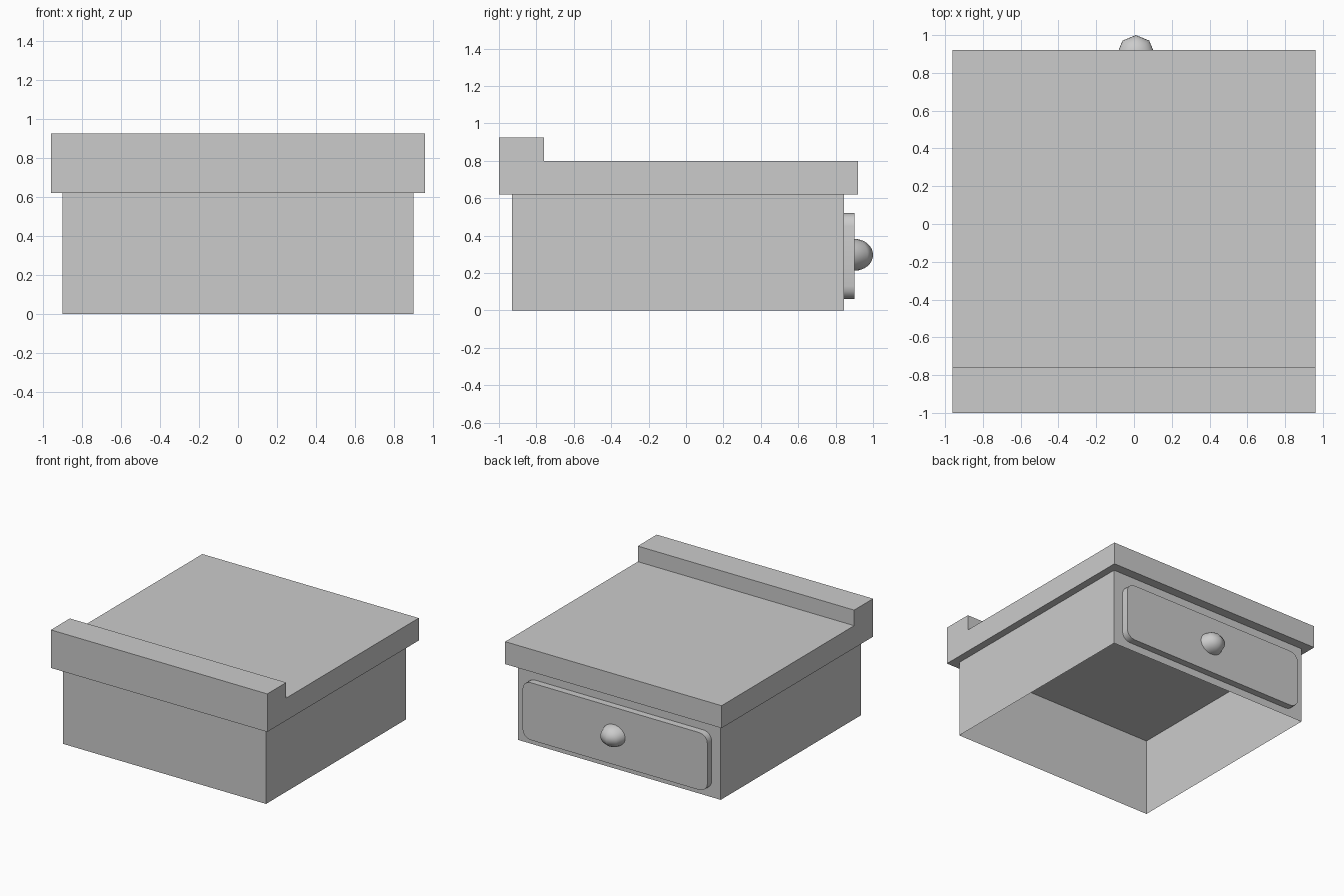
import bpy, bmesh, math
from mathutils import Matrix

if "Cube" in bpy.data.objects:
    bpy.data.objects.remove(bpy.data.objects["Cube"])


def make_object(name, bm, smooth=False):
    bmesh.ops.recalc_face_normals(bm, faces=bm.faces)
    mesh = bpy.data.meshes.new(name)
    bm.to_mesh(mesh)
    bm.free()
    ob = bpy.data.objects.new(name, mesh)
    bpy.context.collection.objects.link(ob)
    if smooth:
        bpy.ops.object.select_all(action='DESELECT')
        ob.select_set(True)
        bpy.context.view_layer.objects.active = ob
        bpy.ops.object.shade_smooth_by_angle(angle=math.radians(50))
    return ob


def prism(name, profile, direction, caps=(True, True), smooth=False):
    """Extrude a closed 3D outline along a vector, optionally capped."""
    bm = bmesh.new()
    a = [bm.verts.new(p) for p in profile]
    b = [bm.verts.new([c + d for c, d in zip(p, direction)]) for p in profile]
    for i in range(len(a)):
        j = (i + 1) % len(a)
        bm.faces.new((a[i], a[j], b[j], b[i]))
    if caps[0]:
        bm.faces.new(a[::-1])
    if caps[1]:
        bm.faces.new(b)
    return make_object(name, bm, smooth)


# Body: thin walls, open underneath, closed above by the table top
prism("body", [(-0.9, -0.93, 0), (0.9, -0.93, 0), (0.9, 0.845, 0), (-0.9, 0.845, 0)],
      (0, 0, 0.62), caps=(False, False))

# Top: overhanging slab with a raised ledge along the front
ledge_profile = [(-1, 0.62), (0.92, 0.62), (0.92, 0.80),
                 (-0.76, 0.80), (-0.76, 0.925), (-1, 0.925)]
prism("table_top", [(-0.96, y, z) for y, z in ledge_profile], (1.92, 0, 0))

# Drawer front: rounded rectangle panel on the back side
half_w, half_h, radius, steps, mid_z = 0.82, 0.23, 0.07, 4, 0.29
outline = []
for k, (sx, sz) in enumerate([(1, 1), (-1, 1), (-1, -1), (1, -1)]):
    for i in range(steps + 1):
        t = math.pi / 2 * (k + i / steps)
        outline.append((sx * (half_w - radius) + radius * math.cos(t), 0.845,
                        mid_z + sz * (half_h - radius) + radius * math.sin(t)))
prism("drawer_front", outline, (0, 0.055, 0), smooth=True)

# Drawer knob: coarse half sphere
bm = bmesh.new()
bmesh.ops.create_uvsphere(bm, u_segments=8, v_segments=16, radius=1)
bmesh.ops.delete(bm, geom=[v for v in bm.verts if v.co.y < -1e-4], context='VERTS')
bmesh.ops.transform(bm, verts=bm.verts,
                    matrix=Matrix.Translation((0.01, 0.90, 0.297)) @ Matrix.Diagonal((0.1, 0.1, 0.085, 1)))
make_object("drawer_knob", bm, smooth=True)
